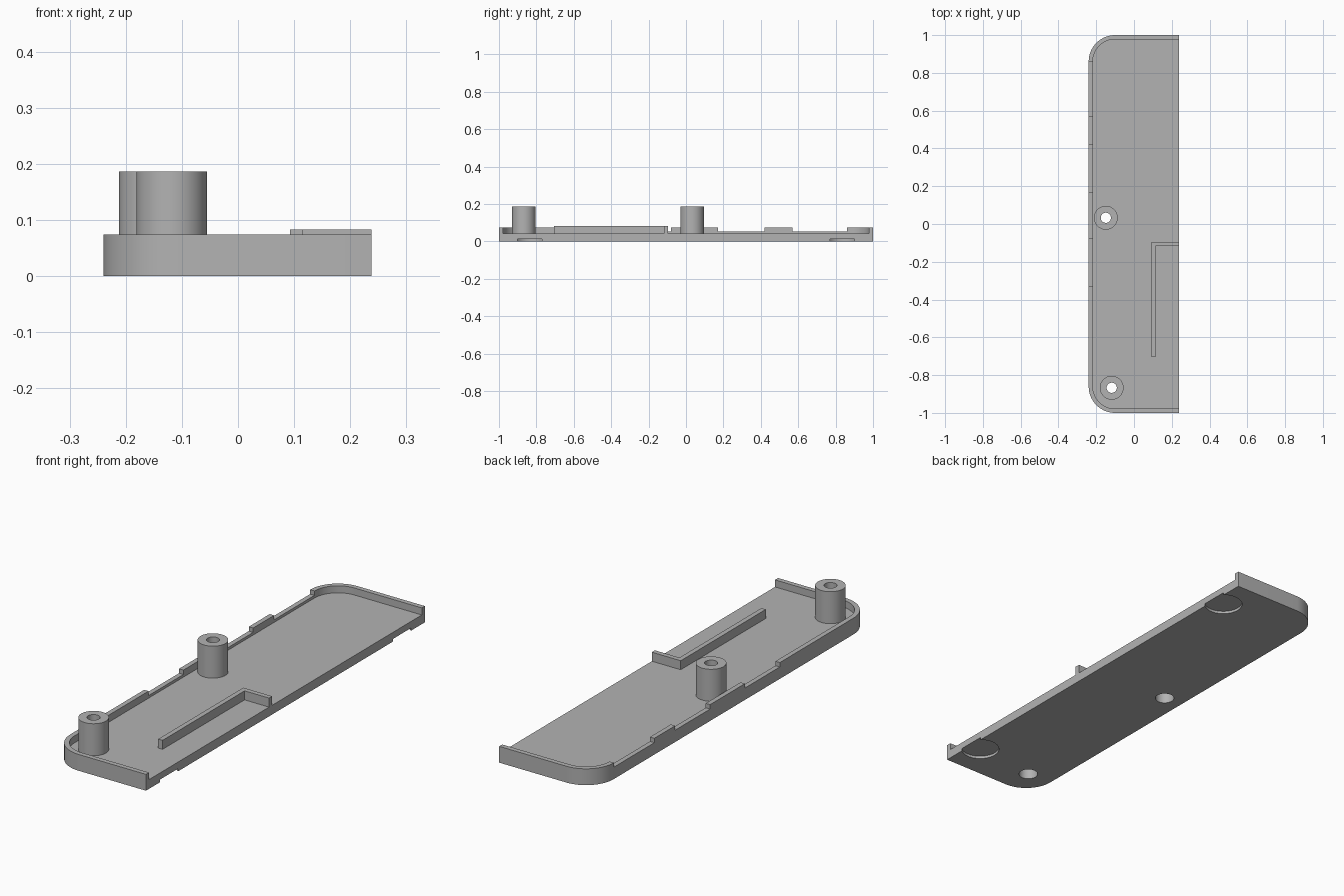
import bpy, bmesh
from math import pi, sin, cos, radians

cube = bpy.data.objects.get("Cube")
if cube:
    bpy.data.objects.remove(cube)

grey = bpy.data.materials.new("plain_grey")
grey.use_nodes = True
colour = (0.45, 0.45, 0.45, 1)
grey.diffuse_color = colour
grey.node_tree.nodes["Principled BSDF"].inputs["Base Color"].default_value = colour

LEFT, RIGHT, END = -0.24, 0.238, 1.0
WALL, RADIUS = 0.022, 0.14
FLOOR, LOW, RIM = 0.042, 0.054, 0.074
POSTS = [(-0.149, 0.033), (-0.118, -0.867)]


def prism(name, outline, z0, z1):
    """Extrude a flat outline between two heights."""
    bm = bmesh.new()
    base = bm.faces.new([bm.verts.new((x, y, z0)) for x, y in outline])
    top = bmesh.ops.extrude_face_region(bm, geom=[base])["geom"]
    bmesh.ops.translate(bm, vec=(0, 0, z1 - z0),
                        verts=[v for v in top if isinstance(v, bmesh.types.BMVert)])
    bmesh.ops.recalc_face_normals(bm, faces=bm.faces)
    return add(name, bm)


def add(name, bm):
    mesh = bpy.data.meshes.new(name)
    bm.to_mesh(mesh)
    bm.free()
    mesh.materials.append(grey)
    obj = bpy.data.objects.new(name, mesh)
    bpy.context.collection.objects.link(obj)
    return obj


def box(x0, x1, y0, y1):
    return [(x0, y0), (x1, y0), (x1, y1), (x0, y1)]


def circle(x, y, r, n=48):
    return [(x + r * cos(2 * pi * i / n), y + r * sin(2 * pi * i / n)) for i in range(n)]


def half_round(x0, x1, end, r, n=16):
    """Rectangle whose two corners on the -x side are rounded."""
    arc = [(x0 + r - r * sin(pi / 2 * i / n), end - r + r * cos(pi / 2 * i / n))
           for i in range(n + 1)]
    return [(x1, end)] + arc + [(x, -y) for x, y in reversed(arc)] + [(x1, -end)]


def cut(target, outline, z0, z1):
    cutter = prism("cutter", outline, z0, z1)
    mod = target.modifiers.new("cut", 'BOOLEAN')
    mod.operation, mod.solver, mod.object = 'DIFFERENCE', 'EXACT', cutter
    select(target)
    bpy.ops.object.modifier_apply(modifier=mod.name)
    bpy.data.objects.remove(cutter)


def select(obj):
    bpy.ops.object.select_all(action='DESELECT')
    obj.select_set(True)
    bpy.context.view_layer.objects.active = obj


def smooth(obj):
    select(obj)
    bpy.ops.object.shade_smooth_by_angle(angle=radians(30))


# Tray: solid plate hollowed out, open on the +x side
tray = prism("tray", half_round(LEFT, RIGHT, END, RADIUS), 0, RIM)
cut(tray, half_round(LEFT + WALL, RIGHT + 0.1, END - WALL, RADIUS - WALL), FLOOR, RIM + 0.1)

# Lowered stretches of the long wall
for y0, y1 in [(-0.33, -0.08), (0.17, 0.42), (0.57, 0.86)]:
    cut(tray, box(LEFT - 0.1, LEFT + WALL + 0.01, y0, y1), LOW, RIM + 0.1)

# Round foot recesses underneath, running out through the open edge
for y in (-0.835, 0.835):
    cut(tray, circle(0.186, y, 0.083), -0.1, 0.012)

# Screw holes through the floor
for x, y in POSTS:
    cut(tray, circle(x, y, 0.041), -0.1, FLOOR + 0.01)
smooth(tray)

# Screw posts, counterbored from below
profile = [(0.041, FLOOR), (0.041, 0.1), (0.027, 0.1),
           (0.027, 0.187), (0.063, 0.187), (0.063, FLOOR)]
for name, (x, y) in zip(("middle_post", "front_post"), POSTS):
    bm = bmesh.new()
    vs = [bm.verts.new((r, 0, z)) for r, z in profile]
    edges = [bm.edges.new((vs[i], vs[i - 1])) for i in range(len(vs))]
    bmesh.ops.spin(bm, geom=vs + edges, cent=(0, 0, 0), axis=(0, 0, 1),
                   angle=2 * pi, steps=48, use_merge=True)
    bmesh.ops.remove_doubles(bm, verts=bm.verts, dist=0.0001)
    bmesh.ops.recalc_face_normals(bm, faces=bm.faces)
    post = add(name, bm)
    post.location = (x, y, 0)
    smooth(post)

# L-shaped rib standing on the floor
prism("floor_rib", [(0.093, -0.705), (0.115, -0.705), (0.115, -0.117),
                    (RIGHT, -0.117), (RIGHT, -0.095), (0.093, -0.095)], FLOOR, 0.083)
